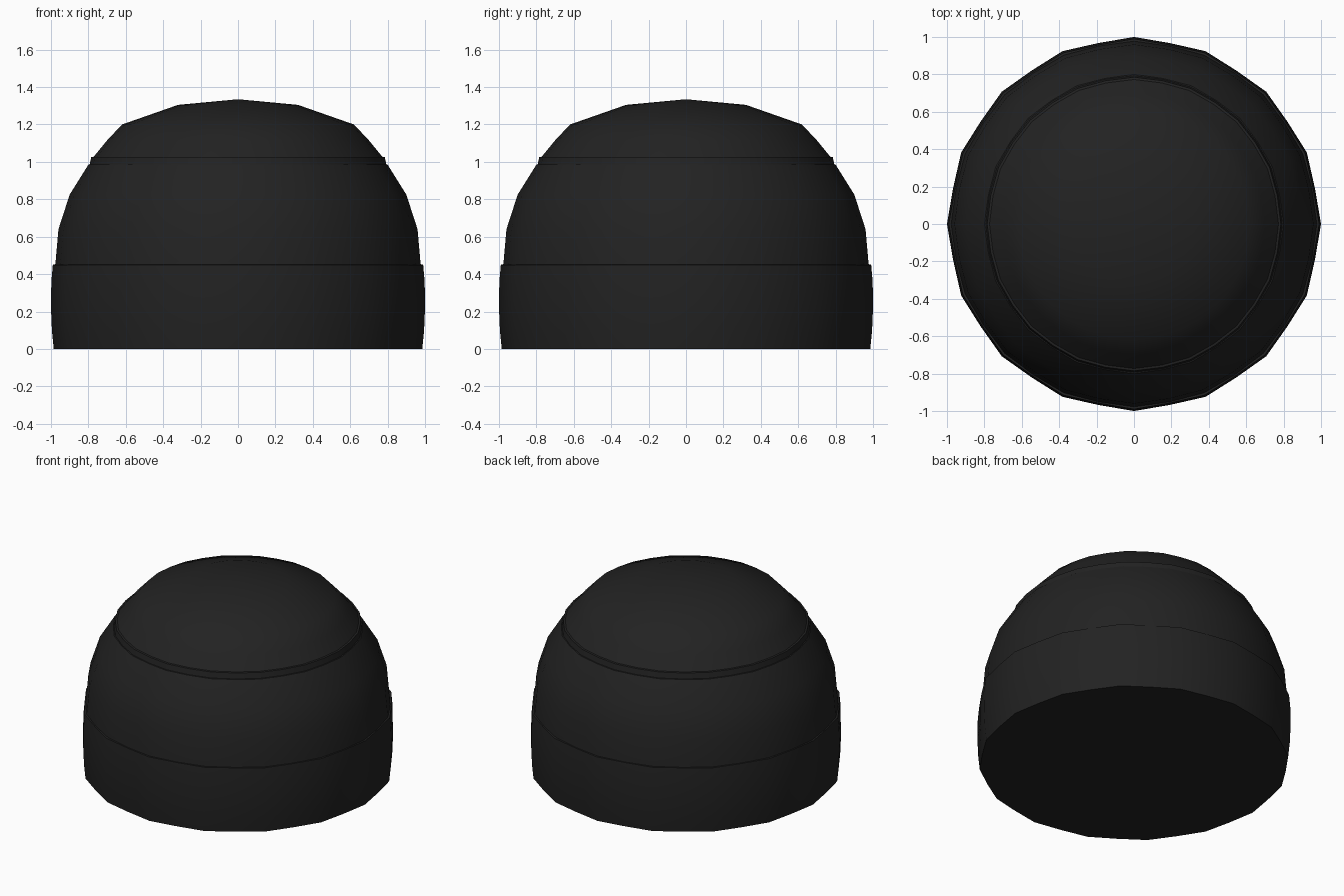
import bpy
import bmesh
from math import cos, sin, pi, radians

default = bpy.data.objects.get("Cube")
if default:
    bpy.data.objects.remove(default, do_unlink=True)

black = bpy.data.materials.new("matte black")
black.use_nodes = True
colour = (0.016, 0.016, 0.016, 1)
black.diffuse_color = colour
bsdf = black.node_tree.nodes["Principled BSDF"]
bsdf.inputs["Base Color"].default_value = colour
bsdf.inputs["Roughness"].default_value = 0.8

SIDES = 32


def lathe(name, profile, flat):
    """Turn (radius, z) points round z; odd columns are pulled in by flat."""
    bm = bmesh.new()
    rings = []
    for r, z in profile:
        if r == 0:
            rings.append([bm.verts.new((0, 0, z))] * SIDES)
            continue
        ring = []
        for i in range(SIDES):
            a = 2 * pi * i / SIDES
            k = r * (flat if i % 2 else 1)
            ring.append(bm.verts.new((k * cos(a), k * sin(a), z)))
        rings.append(ring)
    for low, high in zip(rings, rings[1:]):
        for i in range(SIDES):
            j = (i + 1) % SIDES
            corners = [low[i], low[j], high[j], high[i]]
            bm.faces.new(list(dict.fromkeys(corners)))
    bmesh.ops.recalc_face_normals(bm, faces=bm.faces)
    mesh = bpy.data.meshes.new(name)
    bm.to_mesh(mesh)
    bm.free()
    mesh.materials.append(black)
    obj = bpy.data.objects.new(name, mesh)
    bpy.context.collection.objects.link(obj)
    bpy.ops.object.select_all(action="DESELECT")
    obj.select_set(True)
    bpy.context.view_layer.objects.active = obj
    bpy.ops.object.shade_smooth_by_angle(angle=radians(40))
    return obj


# Base band with a flat underside and a narrow ledge on top
lathe("base_band", [(0, 0), (0.985, 0), (0.995, 0.1), (1, 0.22), (0.998, 0.36),
                    (0.99, 0.45), (0.96, 0.452)], 0.986)

# Rounded body above the band
lathe("dome_body", [(0.98, 0.43), (0.975, 0.47), (0.96, 0.64), (0.9, 0.825),
                    (0.8, 0.985), (0.77, 0.99)], 0.992)

# Thin seam ring between body and crown
lathe("seam_ring", [(0.77, 0.98), (0.793, 0.987), (0.785, 1.025), (0.75, 1.03)], 0.995)

# Shallow crown closing the top
lathe("crown_cap", [(0.778, 1.02), (0.7, 1.115), (0.62, 1.2), (0.32, 1.305),
                    (0, 1.335)], 0.995)
